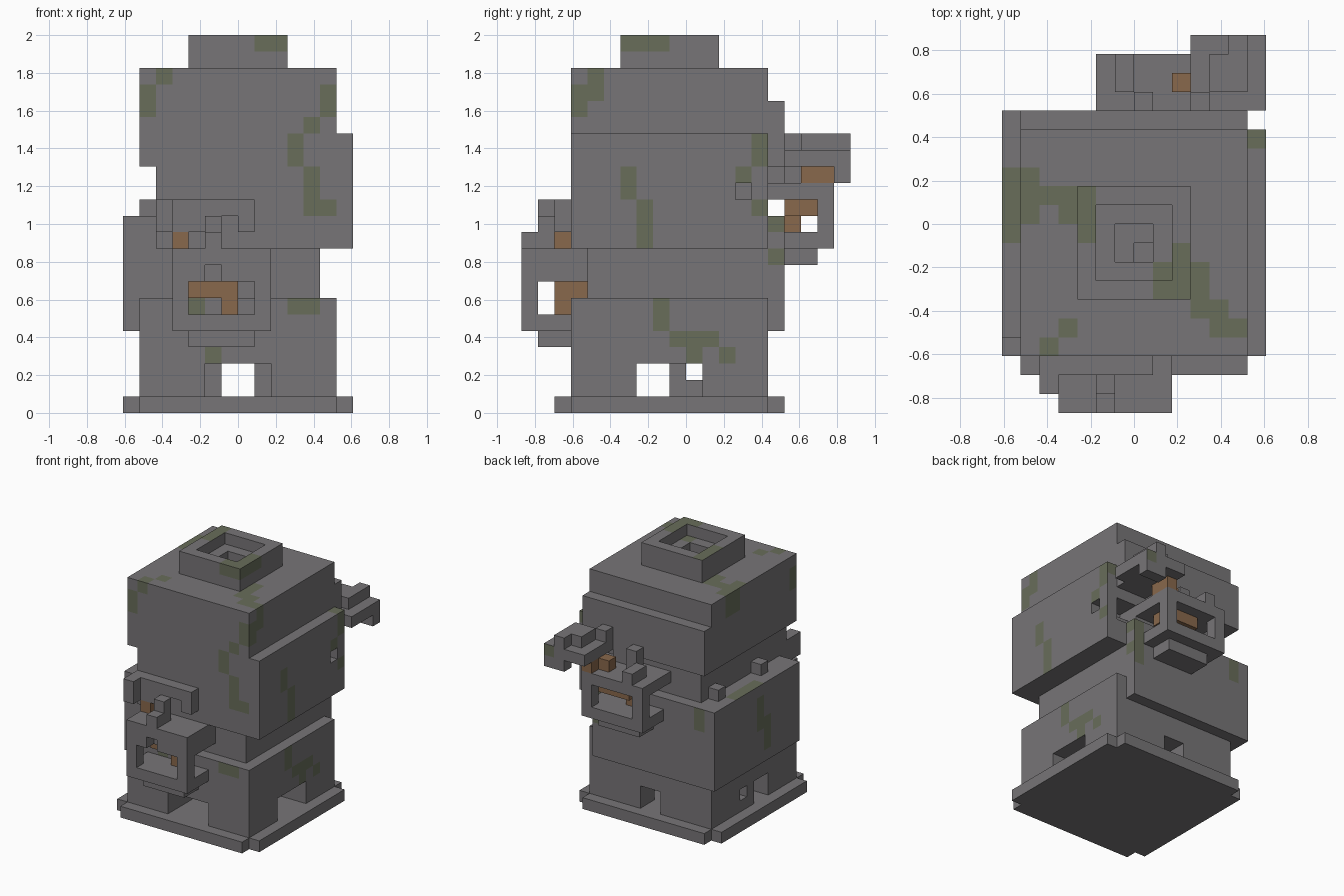
import bpy
import bmesh

cube = bpy.data.objects.get("Cube")
if cube:
    bpy.data.objects.remove(cube, do_unlink=True)

UNIT = 2 / 23          # edge of one block
owner = {}             # block position -> part name
moss_faces = set()     # (block position, axis, sign)


def material(name, rgb):
    mat = bpy.data.materials.new(name)
    mat.use_nodes = True
    color = (*rgb, 1)
    mat.diffuse_color = color
    mat.node_tree.nodes["Principled BSDF"].inputs["Base Color"].default_value = color
    return mat


def cells(x, y, z):
    return [(i, j, k) for i in range(*x) for j in range(*y) for k in range(*z)]


def fill(part, x, y, z):
    for cell in cells(x, y, z):
        owner.setdefault(cell, part)


def carve(x, y, z):
    for cell in cells(x, y, z):
        owner.pop(cell, None)


def paint(axis, sign, patches):
    """Grow moss on the outermost faces inside (u, v, width, height) patches."""
    for u, v, width, height in patches:
        for i in range(u, u + width):
            for j in range(v, v + height):
                for step in range(30):
                    cell = [i, j]
                    depth = 25 - step if sign > 0 else step - 12
                    cell.insert(axis, depth)
                    if tuple(cell) in owner:
                        moss_faces.add((tuple(cell), axis, sign))
                        break


stone = material("grey stone", (0.185, 0.178, 0.185))
moss = material("green moss", (0.138, 0.153, 0.102))
clay = material("orange clay", (0.25, 0.138, 0.072))

# Stepped base
fill("base", (-7, 7), (-7, 5), (0, 1))
fill("base", (-6, 6), (-8, 6), (0, 1))

# Lower block with a crossing pair of tunnels
fill("lower_block", (-6, 6), (-7, 5), (1, 7))
carve((-2, 2), (-7, 5), (1, 3))
carve((-6, 6), (-3, 1), (1, 3))
fill("tunnel_pillar", (-2, -1), (3, 5), (1, 3))
fill("tunnel_pillar", (1, 2), (3, 5), (1, 3))
fill("tunnel_pillar", (-6, -4), (-1, 0), (1, 3))
fill("tunnel_pillar", (-6, -4), (0, 1), (1, 2))

# Shifted body blocks
fill("middle_block", (-7, 5), (-6, 6), (5, 12))
fill("upper_block", (-5, 7), (-7, 5), (10, 17))
fill("back_tier", (-6, 6), (-6, 6), (15, 19))
fill("top_block", (-6, 6), (-7, 5), (15, 21))

# Small window that turns out to the back
carve((4, 7), (3, 4), (13, 14))
carve((4, 6), (4, 5), (12, 14))

# Studs on the middle block
for y in (-3, 3):
    fill("stud", (-6, -5), (y, y + 1), (12, 13))

# Stepped opening on the roof
fill("roof_rim", (-3, 3), (-4, 2), (21, 23))
carve((-2, 2), (-3, 1), (22, 23))
carve((-1, 1), (-2, 0), (21, 22))
carve((0, 1), (-2, -1), (20, 21))

# Front lantern: hollow box with jaw and crest
fill("front_lantern", (-4, 2), (-10, -6), (5, 10))
carve((-3, 1), (-10, -7), (6, 8))
carve((-4, 2), (-9, -7), (6, 7))
carve((-4, 2), (-9, -6), (7, 8))
carve((-2, -1), (-10, -9), (8, 9))
fill("front_jaw", (-3, 1), (-9, -7), (4, 5))
fill("front_core", (-3, 0), (-8, -6), (7, 8))
fill("front_core", (-1, 0), (-8, -7), (6, 7))
fill("front_crest", (-2, -1), (-10, -8), (10, 11))
fill("front_crest", (-2, -1), (-9, -8), (11, 12))
fill("front_neck", (-4, -3), (-8, -7), (10, 11))
fill("front_branch", (-5, -2), (-8, -7), (11, 12))
fill("front_branch", (-5, -4), (-9, -8), (11, 13))
fill("front_branch", (-5, 1), (-8, -7), (12, 13))
fill("front_branch", (0, 1), (-8, -7), (11, 12))

# Back lantern
fill("back_lantern", (-2, 4), (5, 9), (10, 14))
carve((-2, 4), (6, 8), (11, 13))
carve((-1, 3), (8, 9), (11, 13))
carve((-2, 4), (5, 6), (12, 13))
fill("back_jaw", (-1, 3), (6, 8), (9, 10))
fill("back_core", (0, 3), (6, 8), (12, 13))
fill("back_core", (0, 1), (6, 7), (11, 12))
fill("back_crest", (0, 1), (6, 7), (14, 16))
fill("back_crest", (-1, 0), (7, 9), (14, 15))
fill("back_crest", (1, 3), (5, 6), (14, 15))
fill("back_neck", (2, 3), (7, 8), (14, 15))
fill("back_neck", (3, 4), (7, 9), (14, 15))
fill("back_branch", (3, 7), (6, 10), (15, 16))
fill("back_branch", (3, 4), (6, 7), (16, 17))
fill("back_branch", (4, 6), (7, 9), (16, 17))
fill("back_branch", (5, 6), (9, 10), (16, 17))
fill("back_branch", (5, 7), (9, 10), (14, 15))

# Moss on the front
paint(1, -1, [(1, 22, 2, 1), (-5, 20, 1, 1), (-6, 18, 1, 2), (5, 18, 1, 2),
              (4, 17, 1, 1), (3, 15, 1, 2), (4, 12, 1, 3), (5, 12, 1, 1),
              (3, 6, 2, 1), (-2, 3, 1, 1), (-3, 6, 1, 1)])
# Moss on the +x side
paint(0, 1, [(-4, 22, 3, 1), (-6, 19, 1, 2), (-7, 18, 1, 2), (-4, 13, 1, 2),
             (-3, 10, 1, 3), (4, 15, 1, 2), (3, 14, 1, 1), (4, 12, 1, 1),
             (-2, 5, 1, 2), (-1, 4, 3, 1), (0, 3, 1, 1), (2, 3, 1, 1),
             (5, 9, 1, 1), (5, 11, 1, 1)])
# Moss on top
paint(2, 1, [(-6, 0, 1, 3), (-5, 1, 3, 1), (-4, 0, 1, 1), (-3, -1, 1, 3),
             (2, -4, 1, 3), (1, -4, 1, 2), (3, -5, 1, 3), (4, -6, 1, 2),
             (5, -6, 1, 1), (-4, -6, 1, 1), (-5, -7, 1, 1), (6, 4, 1, 1)])
# Moss on the -x side and the back
paint(0, -1, [(-2, 6, 1, 3), (-1, 8, 1, 3), (-7, 18, 1, 2), (1, 19, 2, 2)])
paint(1, 1, [(6, 15, 1, 2), (4, 8, 1, 4), (-6, 10, 1, 2)])
for y in range(-1, 3):
    moss_faces.add(((-7, y, 11), 2, 1))

# Turn the exposed block sides of each part into one mesh
for part in sorted(set(owner.values())):
    mesh = bpy.data.meshes.new(part)
    mesh.materials.append(clay if part.endswith(("core", "neck")) else stone)
    mesh.materials.append(moss)
    bm = bmesh.new()
    for cell, name in owner.items():
        if name != part:
            continue
        for axis in range(3):
            for sign in (-1, 1):
                neighbour = list(cell)
                neighbour[axis] += sign
                if tuple(neighbour) in owner:
                    continue
                corners = []
                for u, v in ((0, 0), (1, 0), (1, 1), (0, 1)):
                    point = list(cell)
                    point[axis] += sign > 0
                    point[(axis + 1) % 3] += u
                    point[(axis + 2) % 3] += v
                    corners.append(bm.verts.new([c * UNIT for c in point]))
                face = bm.faces.new(corners[::sign])
                face.material_index = int((cell, axis, sign) in moss_faces)
    bmesh.ops.remove_doubles(bm, verts=bm.verts[:], dist=UNIT / 100)
    bm.to_mesh(mesh)
    bm.free()
    bpy.context.collection.objects.link(bpy.data.objects.new(part, mesh))
